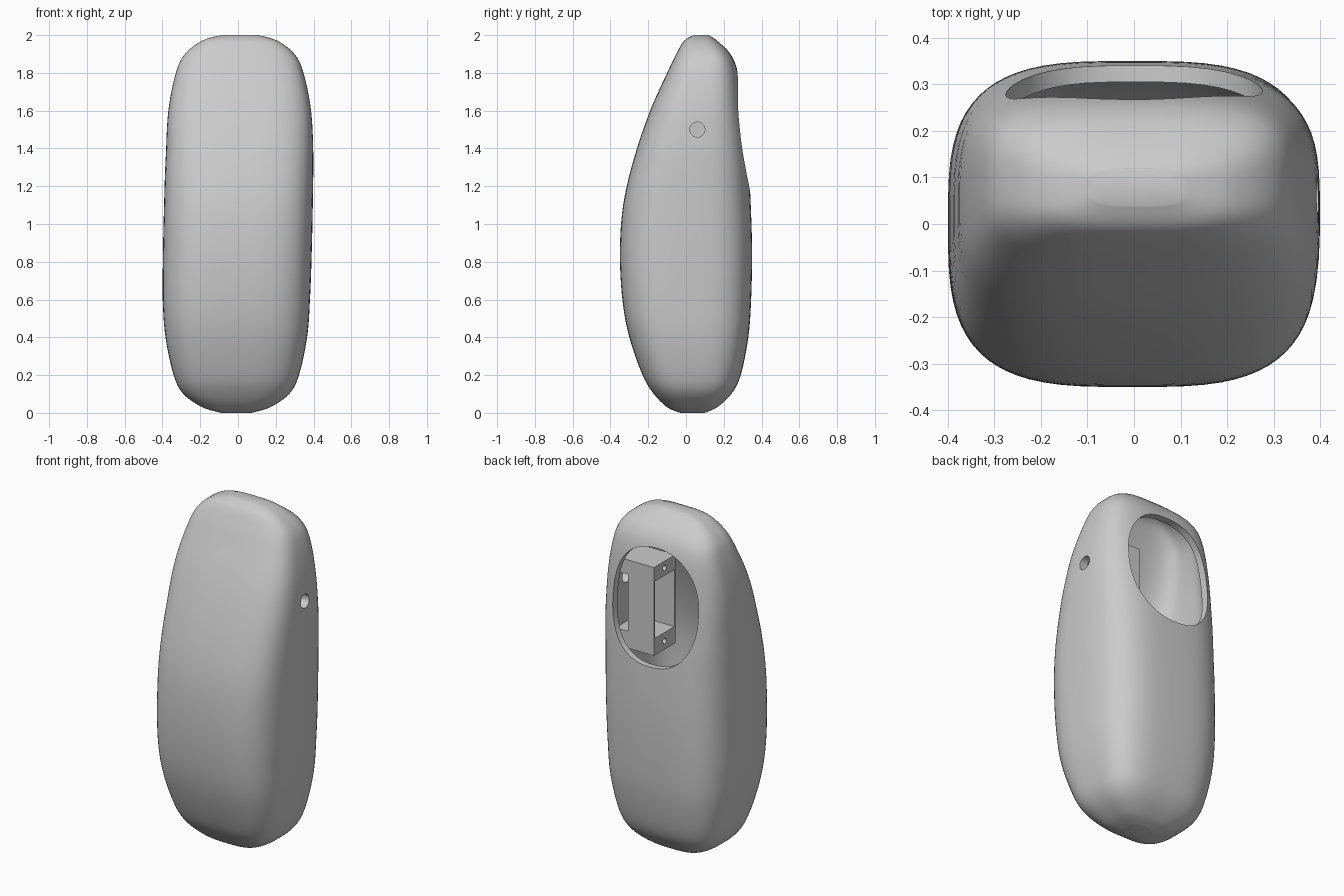
import bpy, bmesh
from math import cos, sin, pi, copysign
from mathutils import Vector

if "Cube" in bpy.data.objects:
    bpy.data.objects.remove(bpy.data.objects["Cube"], do_unlink=True)

grey = bpy.data.materials.new("plain_grey")
grey.use_nodes = True
colour = (0.6, 0.6, 0.6, 1)
grey.diffuse_color = colour
grey.node_tree.nodes["Principled BSDF"].inputs["Base Color"].default_value = colour


def finish(name, bm):
    bmesh.ops.recalc_face_normals(bm, faces=bm.faces)
    mesh = bpy.data.meshes.new(name)
    bm.to_mesh(mesh)
    bm.free()
    mesh.materials.append(grey)
    obj = bpy.data.objects.new(name, mesh)
    bpy.context.collection.objects.link(obj)
    return obj


def oval(a, b, power, count):
    """Points of a rounded rectangle-like oval."""
    pts = []
    for i in range(count):
        t = 2 * pi * (i + 0.5) / count
        c, s = cos(t), sin(t)
        pts.append((a * copysign(abs(c) ** (2 / power), c),
                    b * copysign(abs(s) ** (2 / power), s)))
    return pts


def loft(name, rings):
    """Skin closed rings in order and cap both ends."""
    bm = bmesh.new()
    loops = [[bm.verts.new(p) for p in ring] for ring in rings]
    n = len(loops[0])
    for low, high in zip(loops, loops[1:]):
        for i in range(n):
            j = (i + 1) % n
            bm.faces.new((low[i], low[j], high[j], high[i]))
    bm.faces.new(loops[0])
    bm.faces.new(loops[-1])
    return finish(name, bm)


def box(name, low, high):
    bm = bmesh.new()
    bmesh.ops.create_cube(bm, size=1)
    for v in bm.verts:
        v.co = Vector([(l + h) / 2 + c * (h - l) for l, h, c in zip(low, high, v.co)])
    return finish(name, bm)


def rod_x(name, x0, x1, y, z, r, count=32):
    return loft(name, [[(x, y + p, z + q) for p, q in oval(r, r, 2, count)] for x in (x0, x1)])


def cut(obj, cutters):
    """Subtract the cutters for good and discard them."""
    for c in cutters:
        mod = obj.modifiers.new("cut", 'BOOLEAN')
        mod.operation, mod.solver, mod.object = 'DIFFERENCE', 'EXACT', c
        bpy.context.view_layer.update()
        graph = bpy.context.evaluated_depsgraph_get()
        mesh = bpy.data.meshes.new_from_object(obj.evaluated_get(graph))
        obj.modifiers.clear()
        obj.data = mesh
        bpy.data.objects.remove(c, do_unlink=True)


# Body stations: height, front y, back y, half width
stations = [Vector(s) for s in (
    (0, -0.03, 0.10, 0.08), (0.03, -0.10, 0.165, 0.18), (0.10, -0.17, 0.24, 0.28),
    (0.20, -0.23, 0.29, 0.332), (0.40, -0.30, 0.33, 0.375), (0.60, -0.337, 0.345, 0.39),
    (0.85, -0.35, 0.35, 0.394), (1.10, -0.333, 0.343, 0.394), (1.35, -0.275, 0.328, 0.391),
    (1.60, -0.19, 0.30, 0.378), (1.80, -0.10, 0.275, 0.338), (1.90, -0.052, 0.235, 0.29),
    (1.97, -0.01, 0.165, 0.20), (2.0, 0.04, 0.12, 0.10))]


def smooth_stations(steps=6):
    pts = [stations[0]] + stations + [stations[-1]]
    out = []
    for p, a, b, n in zip(pts, pts[1:], pts[2:], pts[3:]):
        for k in range(steps):
            t = k / steps
            out.append(0.5 * (2 * a + (b - p) * t + (2 * p - 5 * a + 4 * b - n) * t ** 2
                              + (3 * a - p - 3 * b + n) * t ** 3))
    return out + [stations[-1]]


def body_skin(name, wall):
    rings = []
    for z, front, back, half in smooth_stations():
        lean = 0.009 * max(-1, min(1, (z - 1) / 0.4))
        mid, depth = (front + back) / 2, (back - front) / 2 - wall
        height = 1 + (z - 1) * (1 - wall)
        rings.append([(x + lean, mid + y, height)
                      for x, y in oval(half - wall, depth, 3.3, 72)])
    return loft(name, rings)


# Hollow shell with the back opening and the side shaft hole
shell = body_skin("shell", 0)
opening = loft("opening_cutter", [[(x, y, 1.495 + z) for x, z in oval(0.275, 0.335, 2.3, 72)]
                                  for y in (0.2, 0.5)])
cut(shell, [body_skin("cavity_cutter", 0.035), opening,
            rod_x("shaft_cutter", 0.2, 0.5, 0.06, 1.5, 0.04)])

# Motor bracket on the inner side wall: window, side slot and screw holes
bracket = box("motor_bracket", (0.097, -0.04, 1.13), (0.365, 0.16, 1.65))
cut(bracket, [box("window_cutter", (0, -0.03, 1.23), (0.345, 0.15, 1.565)),
              box("slot_cutter", (0.265, 0.1, 1.23), (0.345, 0.3, 1.565)),
              rod_x("shaft_cutter", 0.3, 0.5, 0.06, 1.5, 0.04)]
    + [rod_x("screw_cutter", 0, 0.2, 0.06, z, 0.016, 16) for z in (1.18, 1.61)])

for obj in (shell, bracket):
    bpy.ops.object.select_all(action='DESELECT')
    obj.select_set(True)
    bpy.context.view_layer.objects.active = obj
    bpy.ops.object.shade_smooth_by_angle(angle=pi / 6)
